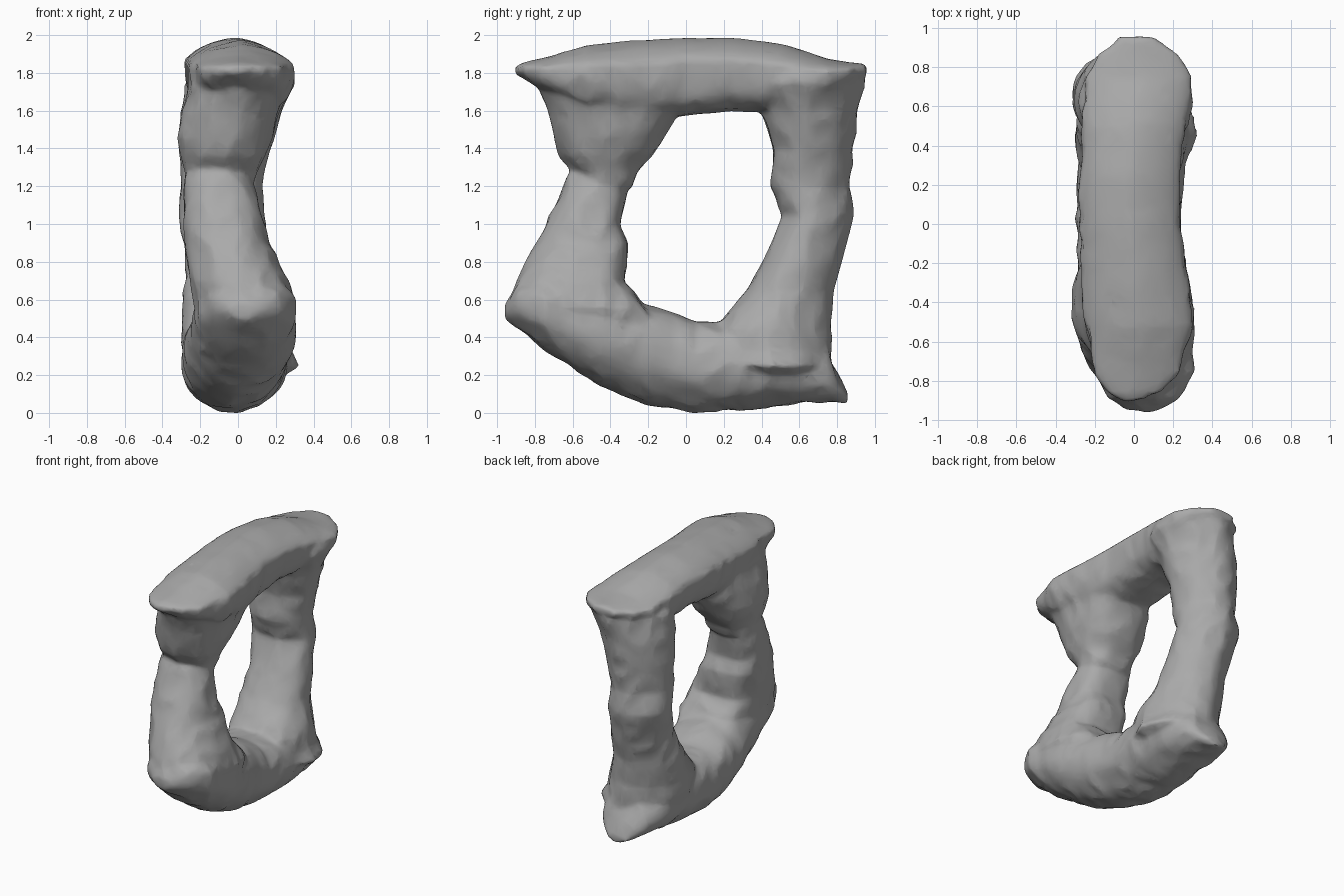
import bpy, bmesh
from math import cos, sin, pi
from mathutils import Vector, noise

cube = bpy.data.objects.get("Cube")
if cube:
    bpy.data.objects.remove(cube)

SIDES = 32


def power(value, exponent):
    """Signed power, used for rounded-box cross-sections."""
    return (abs(value) ** exponent) * (1 if value >= 0 else -1)


def loft(bm, sections, along, crown, belly, widest=0.5):
    """Skin a run of cross-sections: position, low and high side, x min and x max.

    Crown and belly set how square the high and low halves are."""
    rings = []
    for position, low, high, x_min, x_max in sections:
        middle = low + (high - low) * widest
        ring = []
        for i in range(SIDES):
            angle = 2 * pi * i / SIDES
            upper = i < SIDES / 2
            bend = 2 / (crown if upper else belly)
            x = (x_min + x_max) / 2 + (x_max - x_min) / 2 * power(cos(angle), bend)
            rise = power(sin(angle), bend)
            side = middle + rise * ((high - middle) if upper else (middle - low))
            point = (x, side, position) if along == "z" else (x, position, side)
            ring.append(bm.verts.new(point))
        rings.append(ring)
    for first, second in zip(rings, rings[1:]):
        for i in range(SIDES):
            j = (i + 1) % SIDES
            bm.faces.new((first[i], first[j], second[j], second[i]))
    bm.faces.new(rings[0])
    bm.faces.new(rings[-1])


# Ridged slab across the top, with thin overhanging ends
top_slab = [
    (-.90, 1.80, 1.84, -.07, .06), (-.86, 1.78, 1.86, -.13, .13),
    (-.77, 1.72, 1.88, -.20, .22), (-.52, 1.60, 1.95, -.25, .30),
    (-.3, 1.55, 1.975, -.27, .28), (0, 1.585, 1.99, -.28, .24),
    (.25, 1.61, 1.99, -.27, .23), (.5, 1.59, 1.96, -.27, .26),
    (.75, 1.68, 1.88, -.25, .29), (.87, 1.74, 1.86, -.18, .23),
    (.955, 1.79, 1.85, -.07, .11)]

# Keel-like base
base_hull = [
    (-.955, .50, .58, -.05, .11), (-.89, .45, .68, -.14, .23),
    (-.75, .34, .74, -.21, .31), (-.45, .14, .70, -.25, .30),
    (-.2, .045, .58, -.29, .26), (.05, .005, .49, -.30, .24),
    (.3, .02, .49, -.29, .26), (.55, .045, .44, -.27, .25),
    (.75, .06, .33, -.21, .17), (.85, .06, .11, -.10, .06)]

# Front pillar shaft: leaning and narrowing to a rounded knob
front_shaft = [
    (.42, -.77, -.1, -.21, .25), (.56, -.94, -.2, -.23, .31),
    (.7, -.90, -.32, -.25, .27), (.9, -.80, -.31, -.28, .17),
    (1.0, -.75, -.35, -.29, .14), (1.15, -.68, -.32, -.29, .10),
    (1.25, -.64, -.30, -.28, .07), (1.33, -.58, -.33, -.24, .02)]

# Funnel flaring from the knob up to the slab
front_funnel = [
    (1.2, -.55, -.29, -.26, .08), (1.28, -.60, -.25, -.28, .10),
    (1.36, -.67, -.18, -.30, .14), (1.46, -.70, -.12, -.325, .18),
    (1.58, -.73, -.05, -.30, .21), (1.7, -.77, .02, -.27, .26),
    (1.81, -.83, .02, -.24, .27)]

# Back pillar: ledged foot, slightly pinched waist, flared head
back_pillar = [
    (.16, .33, .76, -.2, .18), (.25, .22, .78, -.28, .325),
    (.34, .17, .78, -.3, .28), (.45, .15, .77, -.30, .26),
    (.65, .32, .78, -.29, .19), (.8, .41, .82, -.28, .17),
    (1.05, .51, .89, -.315, .14), (1.2, .45, .87, -.30, .13),
    (1.4, .46, .89, -.315, .17), (1.6, .40, .92, -.30, .23),
    (1.75, .36, .95, -.28, .30), (1.83, .45, .94, -.20, .29)]

bm = bmesh.new()
loft(bm, top_slab, "y", crown=1.55, belly=2.8, widest=0.68)
loft(bm, base_hull, "y", crown=2.4, belly=1.95)
loft(bm, front_shaft, "z", crown=3, belly=2)
loft(bm, front_funnel, "z", crown=2.5, belly=2.1)
loft(bm, back_pillar, "z", crown=1.7, belly=2.3, widest=0.45)
bmesh.ops.recalc_face_normals(bm, faces=bm.faces)
mesh = bpy.data.meshes.new("rock_arch")
bm.to_mesh(mesh)
bm.free()
arch = bpy.data.objects.new("rock_arch", mesh)
bpy.context.scene.collection.objects.link(arch)

# Fuse the parts into one weathered skin
fuse = arch.modifiers.new("fuse", "REMESH")
fuse.mode = "VOXEL"
fuse.voxel_size = 0.016
soften = arch.modifiers.new("soften", "SMOOTH")
soften.factor = 0.5
soften.iterations = 4
graph = bpy.context.evaluated_depsgraph_get()
skin = bpy.data.meshes.new_from_object(arch.evaluated_get(graph))
arch.modifiers.clear()
arch.data = skin
skin.name = "rock_arch"

# Shallow chiselled lumps and hollows, calmer on the worn top
normals = [vertex.normal.copy() for vertex in skin.vertices]
for vertex, normal in zip(skin.vertices, normals):
    p = vertex.co
    lumps = noise.noise(p * 4 + Vector((3, 1, 7)))
    ridges = 0.2 - abs(noise.noise(Vector((p.x * 7, p.y * 7, p.z * 5))))
    calm = 0.3 if normal.z > 0.6 and p.z > 1.8 else 1
    vertex.co = p + normal * calm * (0.008 * lumps + 0.02 * ridges)

# Stand the rock on the ground
lowest = min(vertex.co.z for vertex in skin.vertices)
for vertex in skin.vertices:
    vertex.co.z -= lowest

# Broad planes from fewer faces
chisel = arch.modifiers.new("chisel", "DECIMATE")
chisel.ratio = 0.2

# Plain grey stone
stone = bpy.data.materials.new("grey_stone")
stone.use_nodes = True
colour = (0.4, 0.4, 0.4, 1)
stone.diffuse_color = colour
shader = next(n for n in stone.node_tree.nodes if n.type == "BSDF_PRINCIPLED")
shader.inputs["Base Color"].default_value = colour
shader.inputs["Roughness"].default_value = 0.9
skin.materials.clear()
skin.materials.append(stone)

bpy.ops.object.select_all(action="DESELECT")
arch.select_set(True)
bpy.context.view_layer.objects.active = arch
bpy.ops.object.shade_smooth_by_angle(angle=pi / 4)
